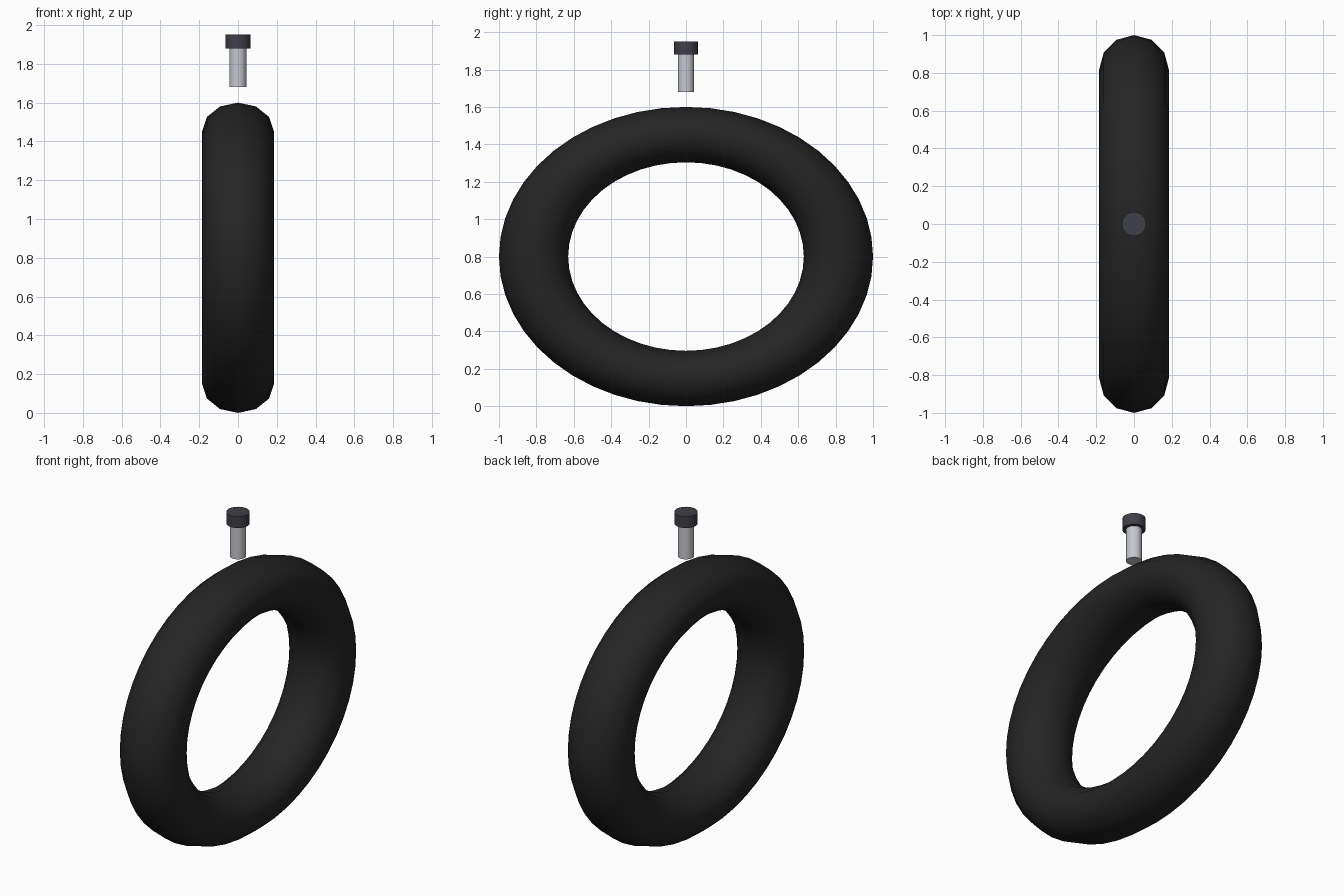
import bpy
import math

cube = bpy.data.objects.get("Cube")
if cube:
    bpy.data.objects.remove(cube, do_unlink=True)


def material(name, rgb):
    mat = bpy.data.materials.new(name)
    mat.use_nodes = True
    mat.diffuse_color = (*rgb, 1)
    mat.node_tree.nodes["Principled BSDF"].inputs["Base Color"].default_value = (*rgb, 1)
    return mat


def finish(name, mat):
    obj = bpy.context.object
    obj.name = name
    obj.data.materials.append(mat)
    bpy.ops.object.transform_apply(location=False, rotation=True, scale=True)
    bpy.ops.object.shade_smooth_by_angle(angle=math.radians(40))
    return obj


def cylinder(name, radius, bottom, top, mat):
    bpy.ops.mesh.primitive_cylinder_add(
        vertices=32, radius=radius, depth=top - bottom, location=(0, 0, (bottom + top) / 2))
    return finish(name, mat)


rubber = material("black_rubber", (0.018, 0.018, 0.018))
dark_metal = material("dark_metal", (0.05, 0.05, 0.065))
steel = material("pale_steel", (0.56, 0.58, 0.62))

# Upright ring, slightly squashed in height
bpy.ops.mesh.primitive_torus_add(
    major_segments=48, minor_segments=12, major_radius=0.815, minor_radius=0.185,
    location=(0, 0, 0.8), rotation=(0, math.pi / 2, 0))
bpy.ops.object.transform_apply(location=False, rotation=True, scale=False)
bpy.context.object.scale.z = 0.8
finish("tyre_ring", rubber)

# Valve floating above the ring
cylinder("valve_stem", 0.044, 1.68, 1.90, steel)
cylinder("valve_cap", 0.064, 1.88, 1.95, dark_metal)
